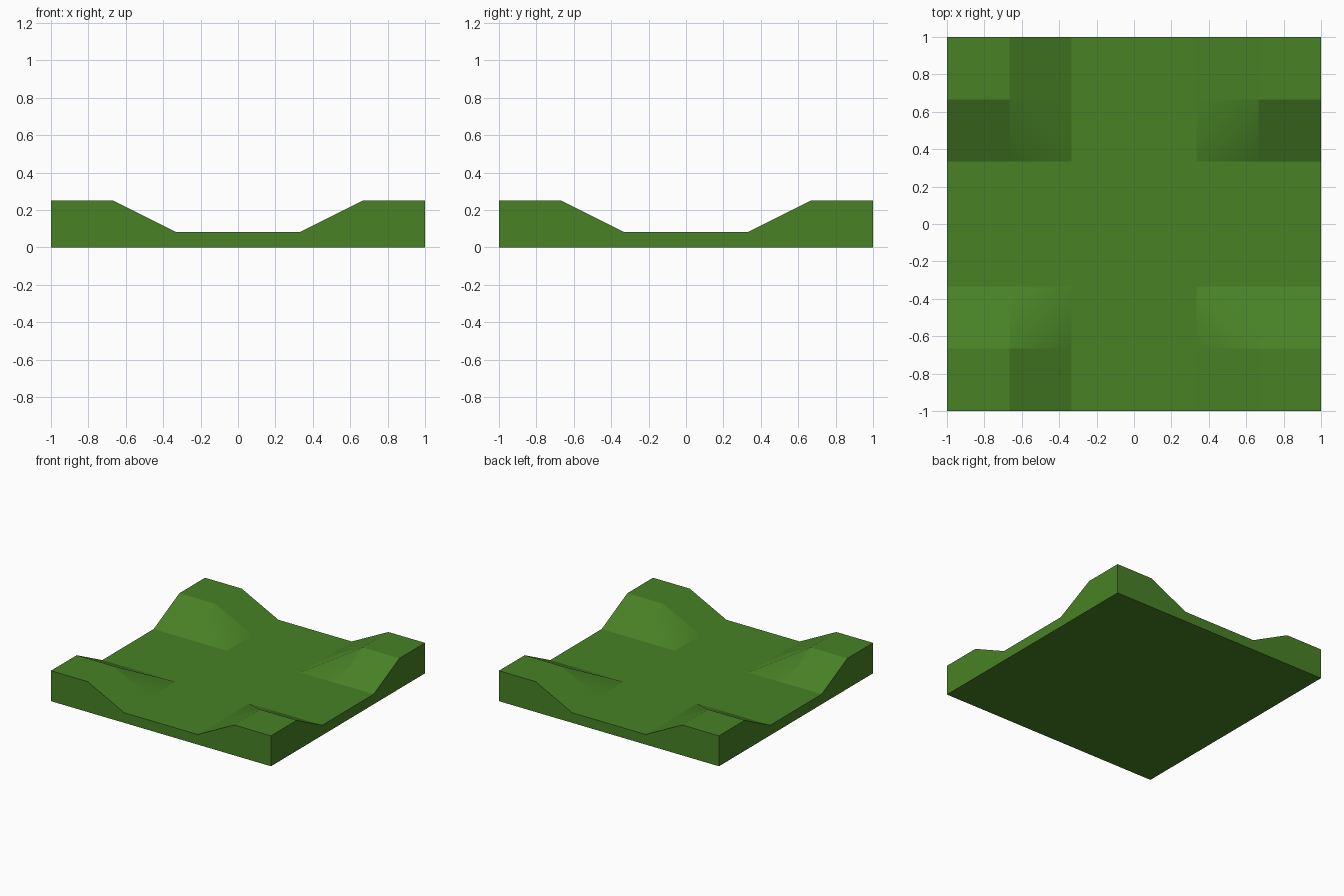
import bpy, bmesh

if "Cube" in bpy.data.objects:
    bpy.data.objects.remove(bpy.data.objects["Cube"])

HIGH, LOW = 0.25, 0.083
T = 1 / 3
STEPS = [-1, -2 * T, -T, T, 2 * T, 1]


def rise(a):
    """0 in the valley, 1 on the raised shoulder."""
    return min(max((abs(a) - T) / T, 0), 1)


def on_slope(a):
    return T < abs(a) < 2 * T


bm = bmesh.new()

# Top surface: crossing valleys between four raised corners
grid = [[bm.verts.new((x, y, LOW + (HIGH - LOW) * min(rise(x), rise(y))))
         for y in STEPS] for x in STEPS]
hips = []
for i in range(5):
    for j in range(5):
        a, b = grid[i][j], grid[i + 1][j]
        c, d = grid[i + 1][j + 1], grid[i][j + 1]
        mx, my = (STEPS[i] + STEPS[i + 1]) / 2, (STEPS[j] + STEPS[j + 1]) / 2
        if on_slope(mx) and on_slope(my):
            # Split along the hip that runs down towards the centre
            tris = [(a, b, c), (a, c, d)] if mx * my > 0 else [(a, b, d), (b, c, d)]
            for t in tris:
                hips.append(bm.faces.new(t))
        else:
            bm.faces.new((a, b, c, d))

# Side walls and underside
rim = [e for e in bm.edges if e.is_boundary]
ext = bmesh.ops.extrude_edge_only(bm, edges=rim)["geom"]
for v in ext:
    if isinstance(v, bmesh.types.BMVert):
        v.co.z = 0
bmesh.ops.contextual_create(bm, geom=[e for e in ext if isinstance(e, bmesh.types.BMEdge)
                                      and all(v.co.z == 0 for v in e.verts)])
bmesh.ops.recalc_face_normals(bm, faces=bm.faces[:])

# Only the hips are smooth; their borders stay crisp
for f in hips:
    f.smooth = True
for e in bm.edges:
    e.smooth = sum(f in hips for f in e.link_faces) == 2

mesh = bpy.data.meshes.new("ground_tile")
bm.to_mesh(mesh)
bm.free()
grass = bpy.data.materials.new("grass_green")
grass.diffuse_color = (0.065, 0.223, 0.019, 1)
grass.use_nodes = True
grass.node_tree.nodes["Principled BSDF"].inputs["Base Color"].default_value = grass.diffuse_color
mesh.materials.append(grass)
tile = bpy.data.objects.new("ground_tile", mesh)
bpy.context.collection.objects.link(tile)
